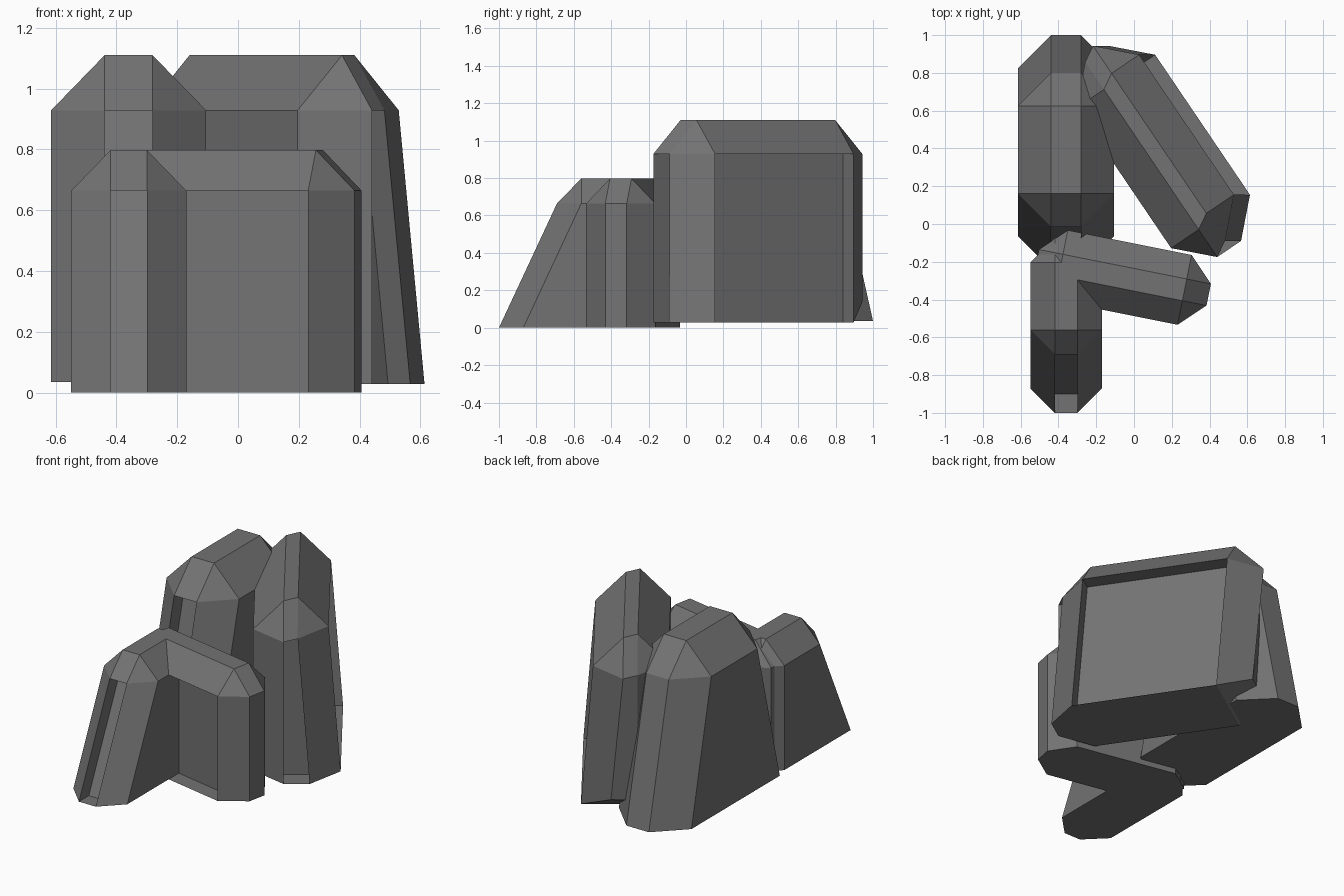
import bpy, bmesh, math

if "Cube" in bpy.data.objects:
    bpy.data.objects.remove(bpy.data.objects["Cube"])

INWARD = {0: (0, 1), 2: (-1, 0), 4: (0, -1), 6: (1, 0)}

stone = bpy.data.materials.new("dark_stone")
stone.diffuse_color = (0.17, 0.17, 0.17, 1)
stone.use_nodes = True
stone.node_tree.nodes["Principled BSDF"].inputs["Base Color"].default_value = stone.diffuse_color


def block(name, t, n, z, cut, angle=0, low=(0, 0), high=(0, 0), recess={}, lift=0):
    """Bevelled slab along an axis; low/high shift the upper part of each long half,
    recess maps wall index to sunk depth, lift raises the underside of the t0 end."""
    (t0, t1), (n0, n1), (z0, z1) = t, n, z
    c = cut
    ca, sa = math.cos(math.radians(angle)), math.sin(math.radians(angle))
    bm = bmesh.new()

    def vert(p, h):
        return bm.verts.new((p[0] * ca - p[1] * sa, p[0] * sa + p[1] * ca, h))

    def lean(p):
        d = low if p[1] < (n0 + n1) / 2 else high
        return (p[0] + d[0], p[1] + d[1])

    ring = [(t0 + c, n0), (t1 - c, n0), (t1, n0 + c), (t1, n1 - c),
            (t1 - c, n1), (t0 + c, n1), (t0, n1 - c), (t0, n0 + c)]
    top = [(t0 + c, n0 + c), (t1 - c, n0 + c), (t1 - c, n1 - c), (t0 + c, n1 - c)]
    upper = [lean(p) for p in ring]
    zs = z1 - c * 1.03
    b = [vert(p, z0 + (lift if i > 5 else 0)) for i, p in enumerate(ring)]
    s = [vert(p, zs) for p in upper]
    r = [vert(lean(p), z1) for p in top]

    # base, end underside and flat top
    bm.faces.new(b[5::-1])
    bm.faces.new([b[0], b[7], b[6], b[5]])
    bm.faces.new(r)
    # walls, plain or sunk
    for i in range(8):
        j = (i + 1) % 8
        outer = [b[i], b[j], s[j], s[i]]
        if i not in recess:
            bm.faces.new(outer)
            continue
        dx, dy = (k * recess[i] for k in INWARD[i])
        inner = [vert((p[0] + dx, p[1] + dy), h) for p, h in
                 ((ring[i], z0), (ring[j], z0), (upper[j], zs), (upper[i], zs))]
        bm.faces.new(inner)
        for k in (1, 2, 3):
            m = (k + 1) % 4
            bm.faces.new([outer[k], outer[m], inner[m], inner[k]])
    # bevelled shoulders and triangular corners
    for k in range(4):
        m = (k + 1) % 4
        bm.faces.new([s[2 * k], s[2 * k + 1], r[m], r[k]])
        bm.faces.new([s[2 * k + 1], s[(2 * k + 2) % 8], r[m]])

    mesh = bpy.data.meshes.new(name)
    bm.to_mesh(mesh)
    bm.free()
    mesh.materials.append(stone)
    obj = bpy.data.objects.new(name, mesh)
    bpy.context.collection.objects.link(obj)
    return obj


# tall pair of rocks at the back
block("tall_rock_left", (-0.615, -0.105), (-0.24, 1.0), (0.035, 1.11), 0.176,
      low=(0, 0.225), high=(0, -0.2), recess={0: 0.1})
block("tall_rock_right", (-0.855, 0.392), (0.091, 0.595), (0.028, 1.11), 0.176, angle=-55.9,
      high=(-0.048, -0.07), recess={2: 0.13, 4: 0.1}, lift=0.11)

# short pair of rocks at the front
block("short_rock_left", (-0.549, -0.17), (-1.0, -0.073), (0, 0.798), 0.13,
      low=(0, 0.31), recess={0: 0.1})
block("short_rock_right", (-0.467, 0.461), (-0.478, -0.101), (0, 0.798), 0.13, angle=-11.3,
      recess={0: 0.1})
